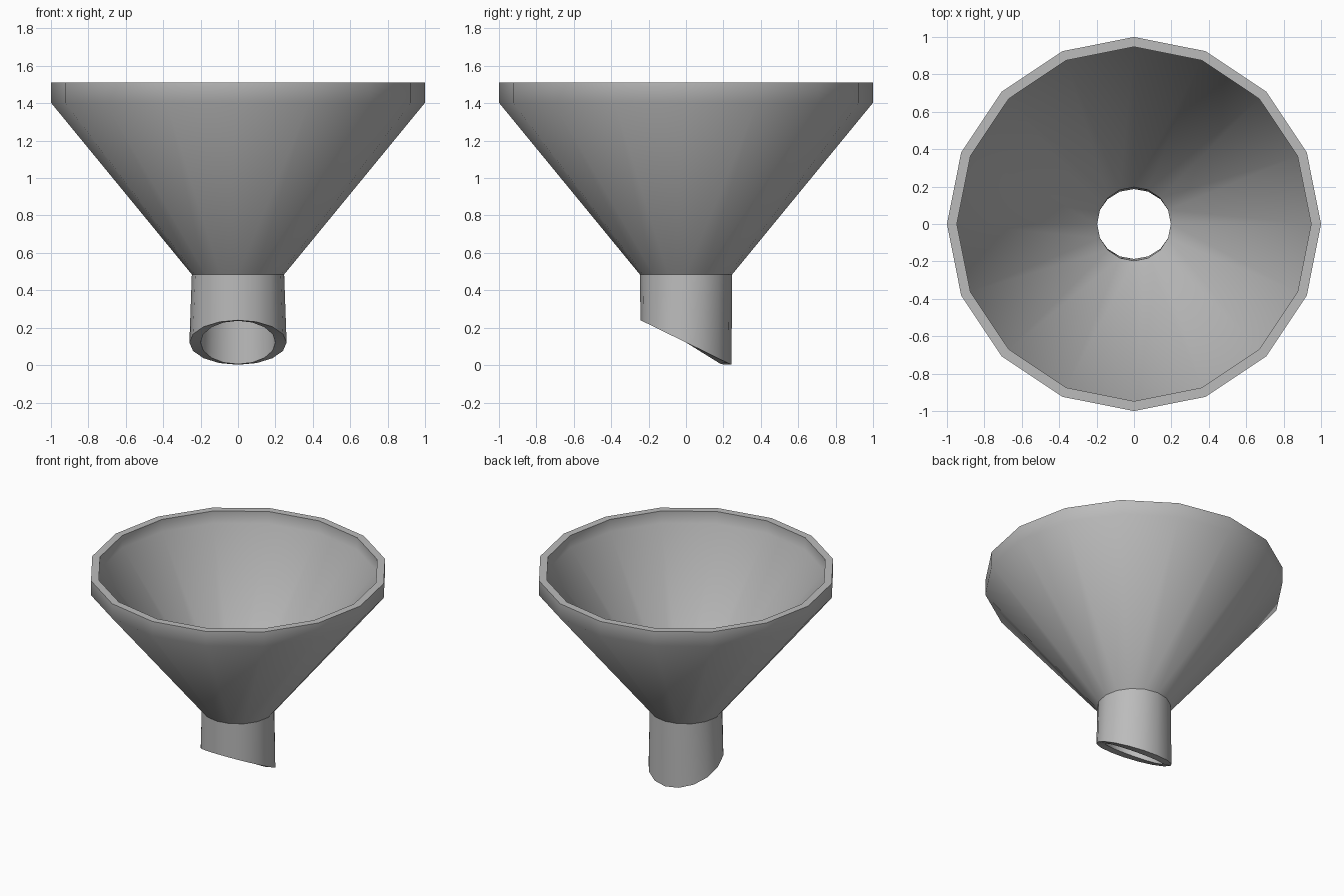
import bpy, bmesh, math

if "Cube" in bpy.data.objects:
    bpy.data.objects.remove(bpy.data.objects["Cube"])

SIDES = 16
mat = bpy.data.materials.new("grey plastic")
mat.diffuse_color = (0.5, 0.5, 0.5, 1)
mat.use_nodes = True
mat.node_tree.nodes["Principled BSDF"].inputs["Base Color"].default_value = mat.diffuse_color

bm = bmesh.new()


def ring(rx, ry, z, slope=0.0):
    """Ring of points; slope is the drop in z per unit of y (slanted cut)."""
    pts = []
    for i in range(SIDES):
        a = 2 * math.pi * i / SIDES
        x, y = rx * math.cos(a), ry * math.sin(a)
        pts.append(bm.verts.new((x, y, z - slope * y)))
    return pts


# Closed wall section: outside from spout tip up to rim, then back down inside
rings = [
    ring(0.26, 0.243, 0.121, 0.49),   # outer spout tip
    ring(0.247, 0.247, 0.485),        # outer neck
    ring(1.0, 1.0, 1.403),            # outer rim bottom
    ring(1.0, 1.0, 1.51),             # rim top, outside
    ring(0.947, 0.947, 1.51),         # rim top, inside
    ring(0.947, 0.947, 1.42),         # inner rim bottom
    ring(0.197, 0.197, 0.505),        # inner neck
    ring(0.2, 0.187, 0.121, 0.62),    # inner spout tip
]
for r, s in zip(rings, rings[1:] + rings[:1]):
    for i in range(SIDES):
        j = (i + 1) % SIDES
        bm.faces.new((r[i], r[j], s[j], s[i]))
bmesh.ops.recalc_face_normals(bm, faces=bm.faces)

# Smooth sides, with crisp neck, rim and spout lip
for f in bm.faces:
    f.smooth = True
for k in (0, 1, 3, 4, 6, 7):
    for i in range(SIDES):
        bm.edges.get((rings[k][i], rings[k][(i + 1) % SIDES])).smooth = False

mesh = bpy.data.meshes.new("funnel")
bm.to_mesh(mesh)
bm.free()
mesh.materials.append(mat)
bpy.context.collection.objects.link(bpy.data.objects.new("funnel", mesh))
